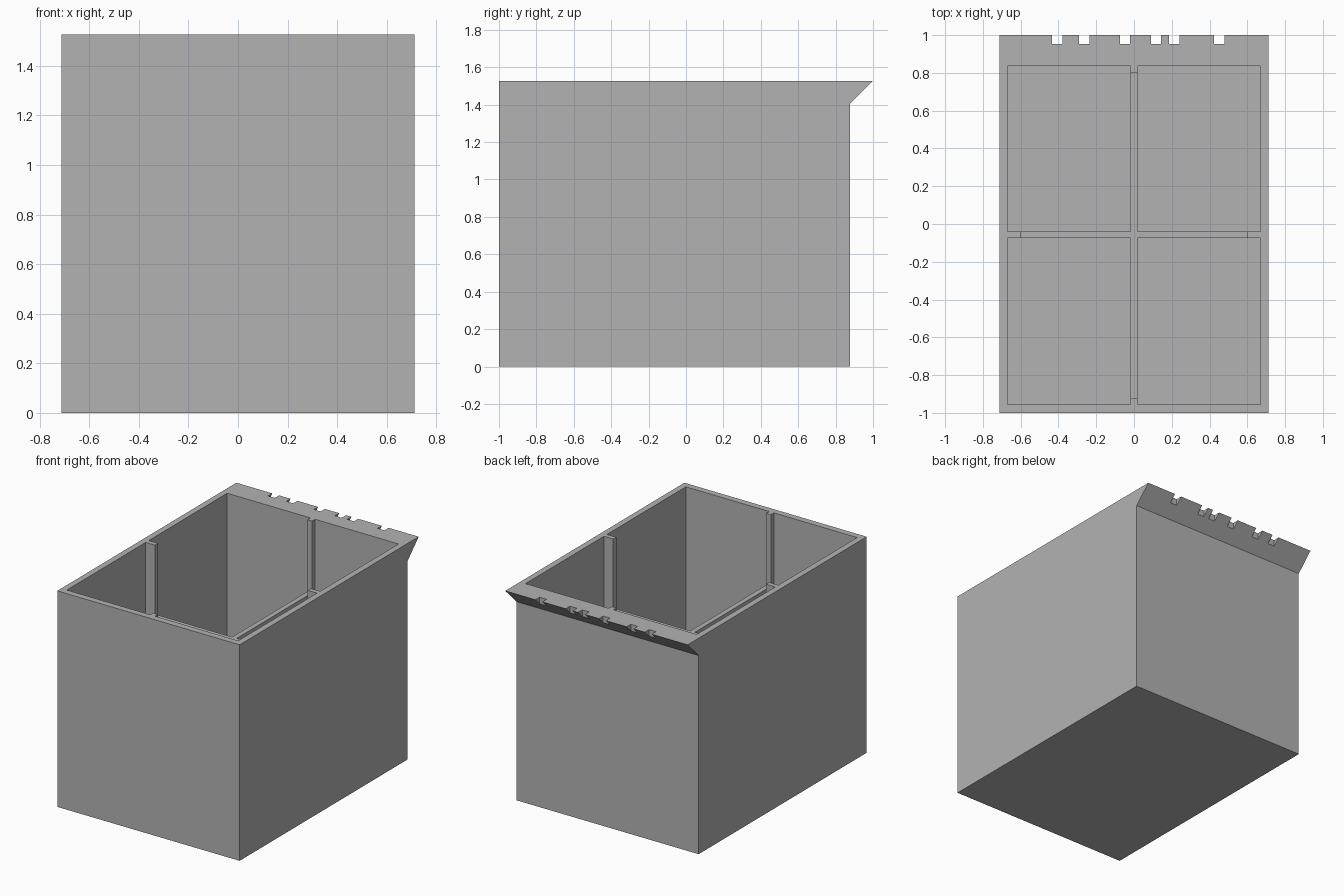
import bpy
import bmesh

cube = bpy.data.objects.get("Cube")
if cube:
    bpy.data.objects.remove(cube, do_unlink=True)

HALF_X, TOP, FLOOR = 0.713, 1.527, 0.043
FRONT, BACK, LIP = -1.0, 0.877, 1.0

grey = bpy.data.materials.new("plain grey")
grey.use_nodes = True
colour = (0.45, 0.45, 0.45, 1)
grey.diffuse_color = colour
grey.node_tree.nodes["Principled BSDF"].inputs["Base Color"].default_value = colour


def add_object(name, bm):
    bmesh.ops.recalc_face_normals(bm, faces=bm.faces)
    mesh = bpy.data.meshes.new(name)
    bm.to_mesh(mesh)
    bm.free()
    mesh.materials.append(grey)
    obj = bpy.data.objects.new(name, mesh)
    bpy.context.collection.objects.link(obj)
    return obj


def cut_box(name, x, y, z):
    """Hollow a box, given by its ranges, out of the bin."""
    bm = bmesh.new()
    bmesh.ops.create_cube(bm, size=1)
    for v in bm.verts:
        v.co = [lo + (hi - lo) * (c + 0.5) for c, (lo, hi) in zip(v.co, (x, y, z))]
    cutter = add_object(name, bm)
    cutter.hide_render = True
    cutter.hide_set(True)
    mod = storage_bin.modifiers.new(name, 'BOOLEAN')
    mod.operation = 'DIFFERENCE'
    mod.solver = 'EXACT'
    mod.object = cutter
    cutters.append(cutter)


# Solid body with the overhanging rear lip, extruded from its side profile
bm = bmesh.new()
profile = [(FRONT, 0), (BACK, 0), (BACK, TOP - LIP + BACK), (LIP, TOP), (FRONT, TOP)]
side = bm.faces.new([bm.verts.new((-HALF_X, y, z)) for y, z in profile])
swept = bmesh.ops.extrude_face_region(bm, geom=[side])["geom"]
bmesh.ops.translate(bm, vec=(2 * HALF_X, 0, 0),
                    verts=[e for e in swept if isinstance(e, bmesh.types.BMVert)])
storage_bin = add_object("storage_bin", bm)
cutters = []

# Four compartments, leaving the walls and the crossing dividers
for x in ((-0.67, -0.018), (0.018, 0.67)):
    for y in ((-0.955, -0.074), (-0.04, 0.836)):
        cut_box("compartment_cutter", x, y, (FLOOR, TOP + 0.2))

# Lower the dividers, leaving slim ribs on the walls
cut_box("divider_cutter", (-0.597, 0.597), (-0.921, 0.803), (1.02, TOP + 0.3))

# Notches along the lip
for x in (-0.406, -0.263, -0.047, 0.117, 0.213, 0.451):
    cut_box("notch_cutter", (x - 0.027, x + 0.027), (0.953, 1.1), (1.3, TOP + 0.1))

# Apply the cuts and drop the cutters
bpy.context.view_layer.update()
graph = bpy.context.evaluated_depsgraph_get()
finished = bpy.data.meshes.new_from_object(storage_bin.evaluated_get(graph))
storage_bin.modifiers.clear()
storage_bin.data = finished
finished.materials.clear()
finished.materials.append(grey)
for cutter in cutters:
    bpy.data.objects.remove(cutter, do_unlink=True)
